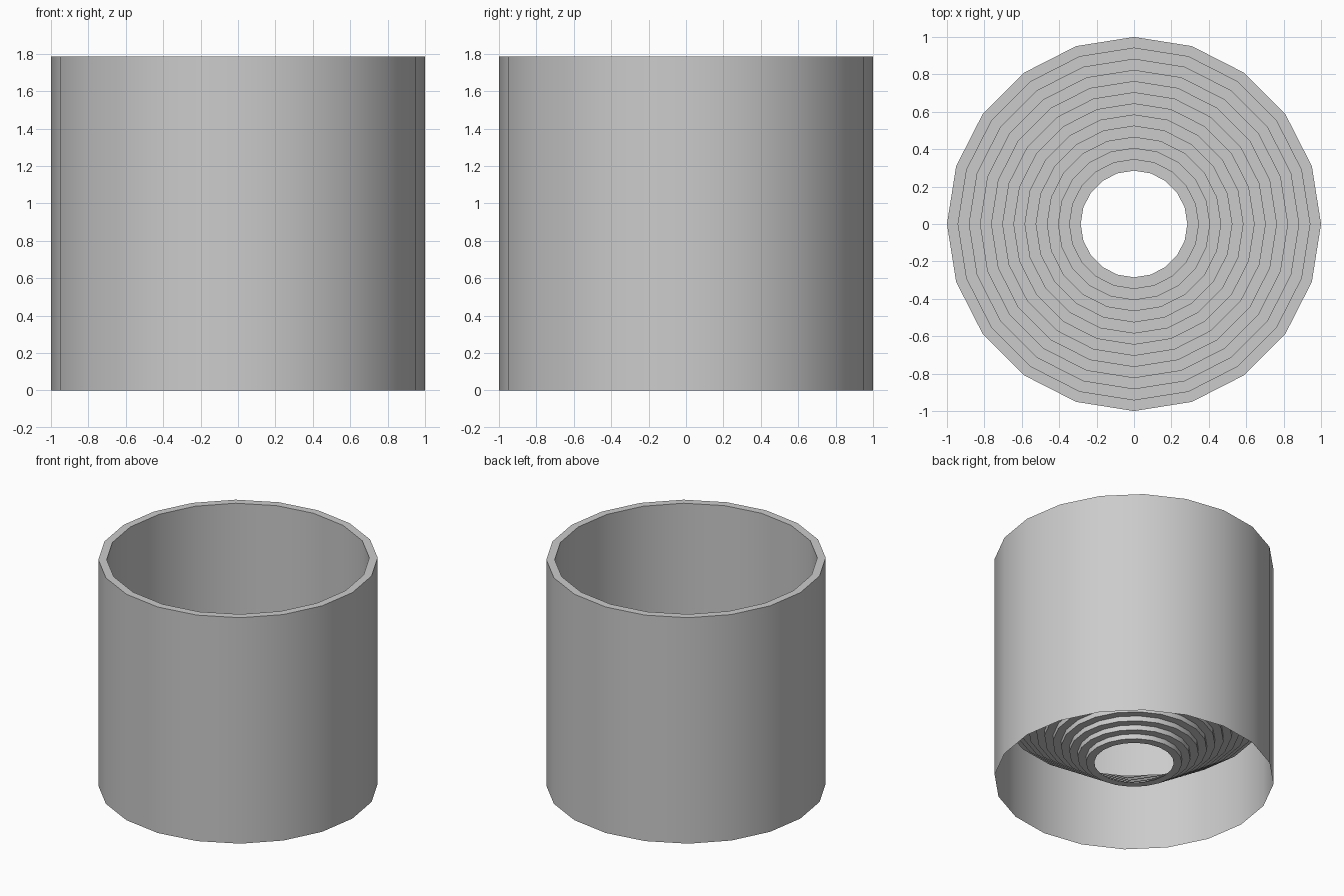
import bpy, bmesh
from math import cos, sin, tau

if "Cube" in bpy.data.objects:
    bpy.data.objects.remove(bpy.data.objects["Cube"])

SIDES = 20
HEIGHT = 1.785
R_OUT, R_HOLE = 1.0, 0.285
STEPS = 12                      # rim plus eleven treads
Z_TOP_STEP, Z_LOW_STEP = 0.54, 0.14

# Radial profile: outer wall, rim, deep inner wall, then a stepped funnel
profile = [(R_OUT, 0.0), (R_OUT, HEIGHT)]
z = HEIGHT
for i in range(1, STEPS + 1):
    r = R_OUT + (R_HOLE - R_OUT) * i / STEPS
    profile.append((r, z))                      # tread
    if i < STEPS:
        z = Z_TOP_STEP + (Z_LOW_STEP - Z_TOP_STEP) * (i - 1) / (STEPS - 2)
        profile.append((r, z))                  # riser

# Revolve the profile into one continuous sheet
bm = bmesh.new()
rings = [[bm.verts.new((r * cos(tau * k / SIDES), r * sin(tau * k / SIDES), h))
          for k in range(SIDES)] for r, h in profile]
for a, b in zip(rings, rings[1:]):
    for k in range(SIDES):
        n = (k + 1) % SIDES
        bm.faces.new((a[k], a[n], b[n], b[k]))

mesh = bpy.data.meshes.new("stepped_cup")
bm.to_mesh(mesh)
bm.free()
cup = bpy.data.objects.new("stepped_cup", mesh)
bpy.context.collection.objects.link(cup)

# Smooth walls, sharp step edges
bpy.context.view_layer.objects.active = cup
cup.select_set(True)
bpy.ops.object.shade_smooth_by_angle(angle=0.524)
